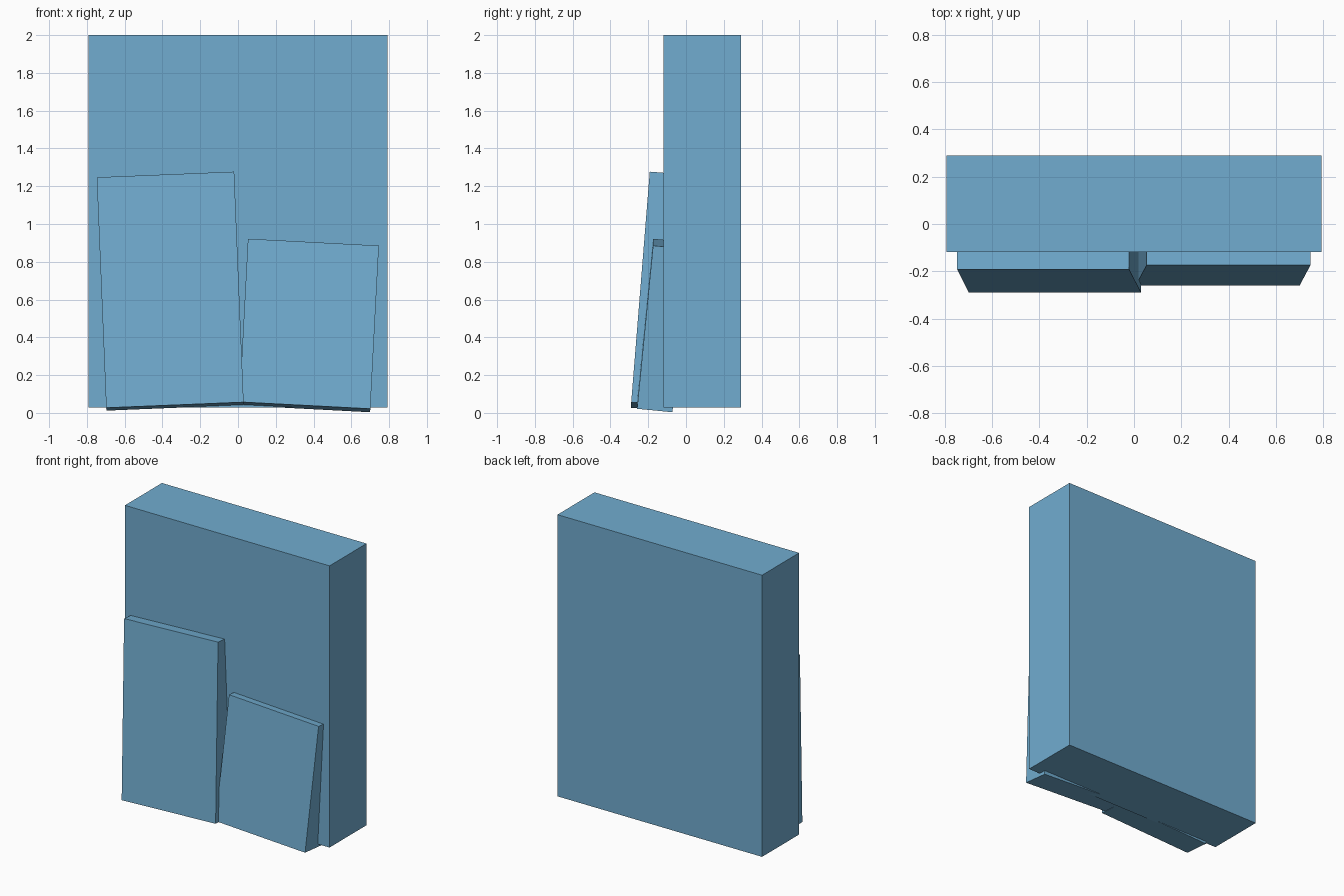
import bpy
import bmesh
from math import radians
from mathutils import Euler, Matrix, Vector

cube = bpy.data.objects.get("Cube")
if cube:
    bpy.data.objects.remove(cube, do_unlink=True)

# Single flat colour
blue = bpy.data.materials.new("sky_blue")
blue.use_nodes = True
colour = (0.165, 0.415, 0.63, 1.0)
blue.diffuse_color = colour
blue.node_tree.nodes["Principled BSDF"].inputs["Base Color"].default_value = colour


def slab(name, front_bottom, size, lean=0.0, roll=0.0):
    """Box whose origin is the middle of its front bottom edge."""
    width, depth, height = size
    bm = bmesh.new()
    bmesh.ops.create_cube(
        bm, size=1.0,
        matrix=Matrix.Translation(Vector((0, depth / 2, height / 2)))
        @ Matrix.Diagonal((width, depth, height, 1)))
    mesh = bpy.data.meshes.new(name)
    bm.to_mesh(mesh)
    bm.free()
    mesh.materials.append(blue)
    obj = bpy.data.objects.new(name, mesh)
    obj.location = front_bottom
    obj.rotation_euler = Euler((radians(-lean), radians(roll), 0))
    bpy.context.collection.objects.link(obj)
    return obj


# Upright main block
slab("main_block", (0, -0.119, 0.029), (1.584, 0.409, 1.971))

# Two panels leaning against the front
slab("tall_panel", (-0.334, -0.29, 0.042), (0.728, 0.188, 1.225), lean=4.6, roll=-2.35)
slab("short_panel", (0.354, -0.259, 0.04), (0.694, 0.188, 0.869), lean=5.6, roll=3.0)
